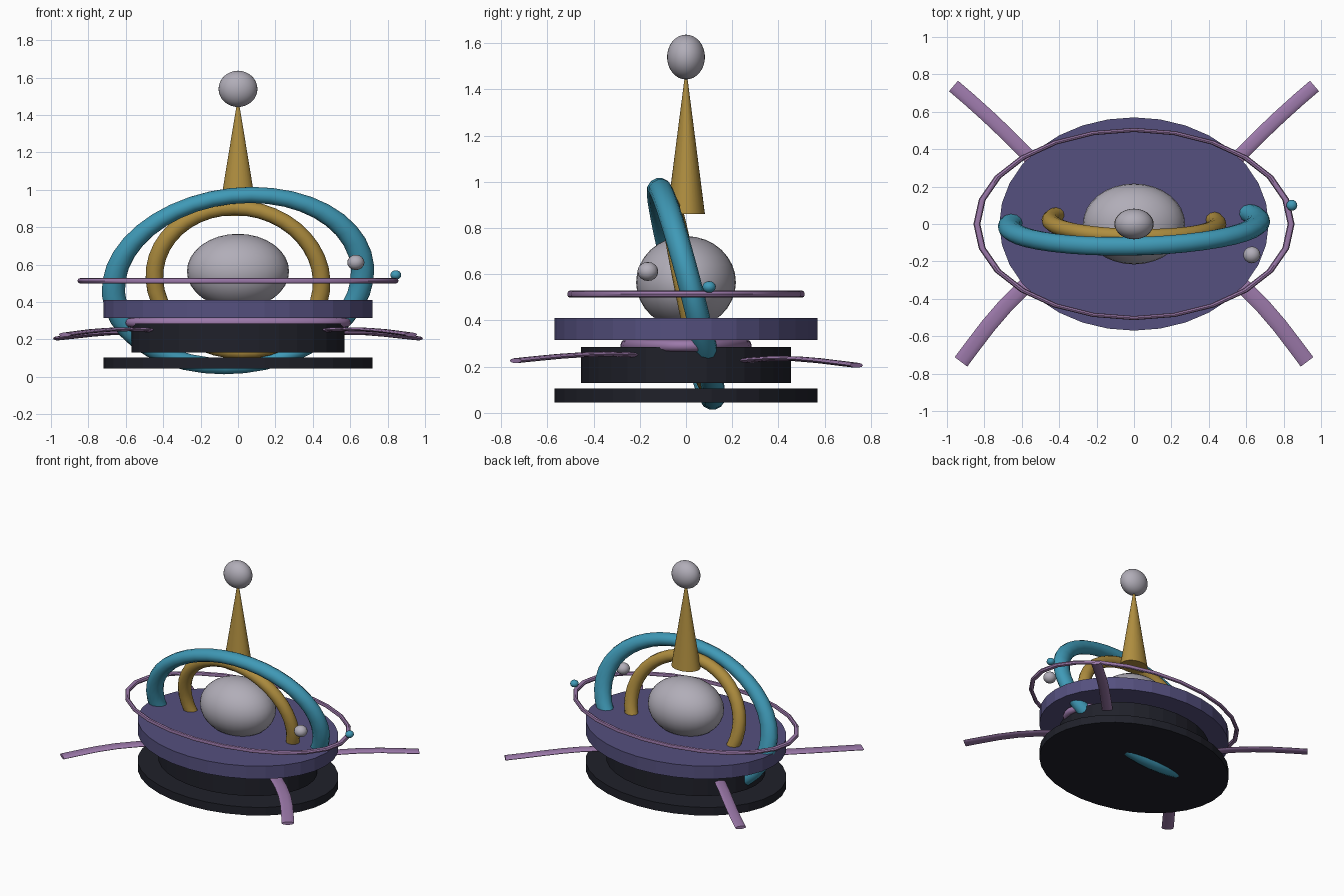
import bpy, bmesh, math
from mathutils import Matrix, Vector

cube = bpy.data.objects.get("Cube")
if cube:
    bpy.data.objects.remove(cube, do_unlink=True)


def material(name, rgb):
    m = bpy.data.materials.new(name)
    m.use_nodes = True
    m.diffuse_color = (*rgb, 1)
    m.node_tree.nodes["Principled BSDF"].inputs["Base Color"].default_value = (*rgb, 1)
    return m


GREY = material("pale grey", (0.44, 0.42, 0.48))
GOLD = material("gold", (0.43, 0.27, 0.05))
TEAL = material("teal", (0.05, 0.32, 0.47))
INDIGO = material("indigo", (0.09, 0.08, 0.21))
LILAC = material("lilac", (0.33, 0.19, 0.40))
DARK = material("near black", (0.014, 0.015, 0.023))


def finish(name, bm, mat, smooth=True):
    bmesh.ops.recalc_face_normals(bm, faces=bm.faces)
    me = bpy.data.meshes.new(name)
    bm.to_mesh(me)
    bm.free()
    me.materials.append(mat)
    ob = bpy.data.objects.new(name, me)
    bpy.context.collection.objects.link(ob)
    if smooth:
        bpy.ops.object.select_all(action="DESELECT")
        ob.select_set(True)
        bpy.context.view_layer.objects.active = ob
        bpy.ops.object.shade_smooth_by_angle(angle=math.radians(40))
    return ob


def ball(name, centre, radii, mat, segs=32):
    bm = bmesh.new()
    bmesh.ops.create_uvsphere(bm, u_segments=segs, v_segments=segs // 2, radius=1,
                              matrix=Matrix.LocRotScale(centre, None, radii))
    finish(name, bm, mat)


def drum(name, rx, ry, z0, z1, mat, top=1.0, smooth=False):
    bm = bmesh.new()
    bmesh.ops.create_cone(bm, cap_ends=True, segments=32, radius1=1, radius2=top, depth=1,
                          matrix=Matrix.LocRotScale((0, 0, (z0 + z1) / 2), None, (rx, ry, z1 - z0)))
    finish(name, bm, mat, smooth)


def ring(name, centre, u, v, n, minor, mat, segs=40, sides=12):
    """Torus of major radius 1 stretched onto the axes u, v and n."""
    u, v, n, c = Vector(u), Vector(v), Vector(n), Vector(centre)
    bm = bmesh.new()
    grid = []
    for i in range(segs):
        a = math.tau * i / segs
        row = []
        for j in range(sides):
            b = math.tau * j / sides
            r = 1 + minor * math.cos(b)
            row.append(bm.verts.new(c + u * r * math.cos(a) + v * r * math.sin(a)
                                    + n * minor * math.sin(b)))
        grid.append(row)
    for i in range(segs):
        p, q = grid[i], grid[(i + 1) % segs]
        for j in range(sides):
            k = (j + 1) % sides
            bm.faces.new((p[j], q[j], q[k], p[k]))
    finish(name, bm, mat)


def arm(name, path, half_width, half_height, side, sides=10):
    """Flattened tube swept along a path, mirrored by side."""
    pts = [Vector((p[0] * side, p[1], p[2])) for p in path]
    bm = bmesh.new()
    rows = []
    for i, p in enumerate(pts):
        t = pts[min(i + 1, len(pts) - 1)] - pts[max(i - 1, 0)]
        across = Vector((-t.y, t.x, 0)).normalized() * half_width
        rows.append([bm.verts.new(p + across * math.cos(math.tau * j / sides)
                                  + Vector((0, 0, half_height * math.sin(math.tau * j / sides))))
                     for j in range(sides)])
    for p, q in zip(rows, rows[1:]):
        for j in range(sides):
            k = (j + 1) % sides
            bm.faces.new((p[j], q[j], q[k], p[k]))
    bm.faces.new(rows[0])
    bm.faces.new(rows[-1])
    finish(name, bm, LILAC)


# Stacked oval base
drum("base_plate", 0.72, 0.57, 0.045, 0.105, DARK)
drum("base_drum", 0.57, 0.455, 0.13, 0.285, DARK)
drum("upper_deck", 0.72, 0.57, 0.315, 0.41, INDIGO)
ring("deck_collar", (0, 0, 0.29), (0.575, 0, 0), (0, 0.27, 0), (0, 0, 0.5), 0.05, LILAC)

# Core sphere, spire and finial
ball("core_sphere", (0, 0, 0.565), (0.273, 0.216, 0.2), GREY)
drum("spire", 0.105, 0.082, 0.86, 1.46, GOLD, top=0.06, smooth=True)
ball("finial", (0, 0, 1.54), (0.104, 0.082, 0.097), GREY)

# Tilted hoops around the core
ring("outer_hoop", (0, 0, 0.515), (0.663, 0.027, 0), (0.07, -0.117, 0.458),
     (-0.02, 0.53, 0.13), 0.093, TEAL)
ring("inner_hoop", (0, 0.01, 0.52), (0.447, -0.013, 0), (-0.02, -0.078, 0.385),
     (0.01, 0.4, 0.08), 0.105, GOLD)

# Level orbit with two small moons
ring("orbit_ring", (0, 0, 0.514), (0.84, 0, 0), (0, 0.503, 0), (0, 0, 0.7), 0.022, LILAC,
     segs=24, sides=8)
ball("grey_moon", (0.63, -0.165, 0.612), (0.046, 0.045, 0.041), GREY, 16)
ball("teal_moon", (0.844, 0.1, 0.545), (0.029, 0.029, 0.025), TEAL, 16)

# Four outstretched arms
front = [(0.40, -0.18, 0.245), (0.49, -0.25, 0.252), (0.585, -0.335, 0.255),
         (0.69, -0.44, 0.252), (0.78, -0.545, 0.245), (0.86, -0.65, 0.235), (0.925, -0.737, 0.226)]
back = [(0.40, 0.20, 0.222), (0.49, 0.29, 0.23), (0.58, 0.38, 0.236),
        (0.68, 0.48, 0.234), (0.78, 0.575, 0.226), (0.88, 0.665, 0.215), (0.965, 0.738, 0.206)]
for side, label in ((1, "left"), (-1, "right")):
    arm("front_" + label + "_arm", front, 0.042, 0.011, side)
    arm("back_" + label + "_arm", back, 0.037, 0.011, side)
